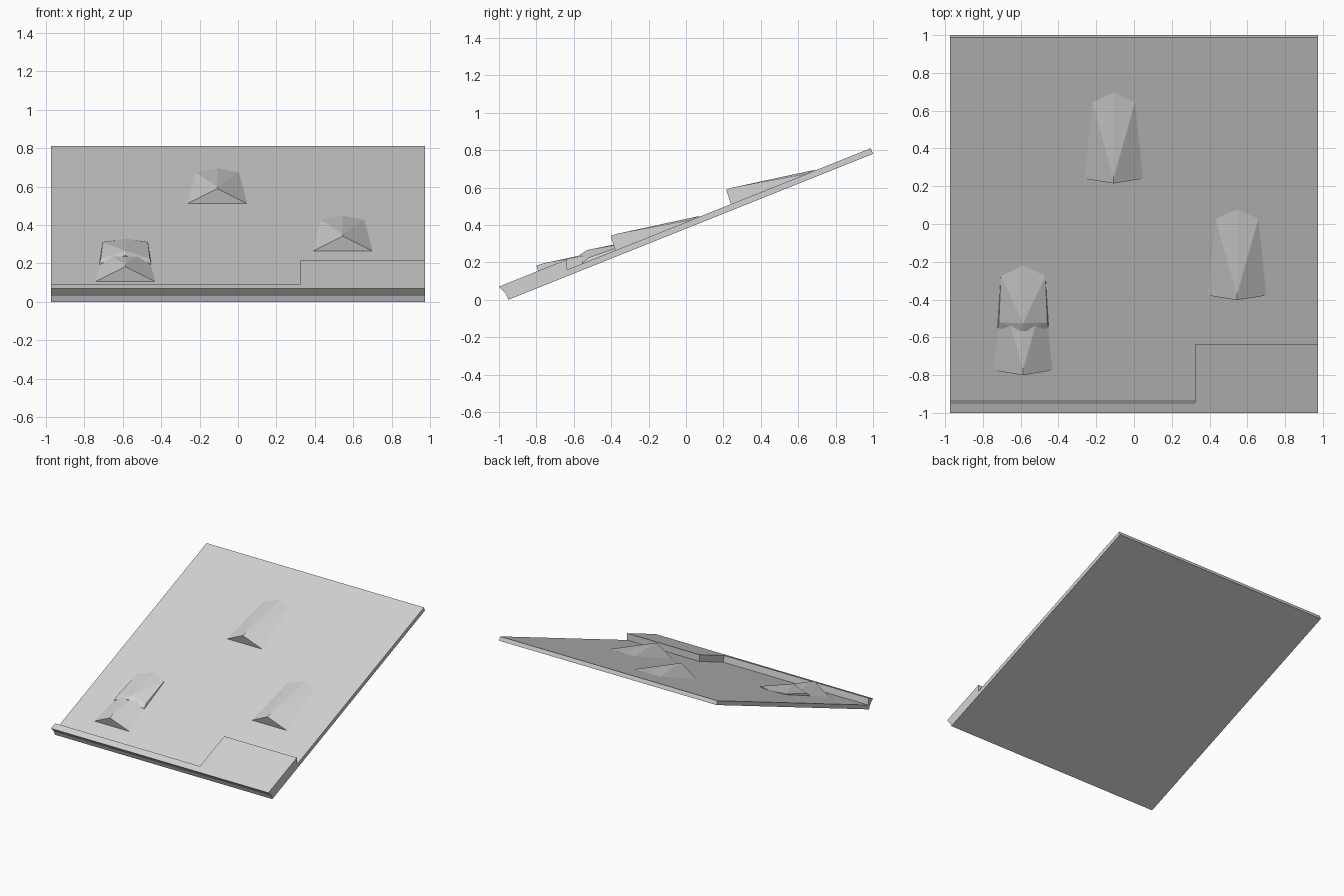
import bpy
import bmesh

cube = bpy.data.objects.get("Cube")
if cube:
    bpy.data.objects.remove(cube, do_unlink=True)

GREY = (0.65, 0.65, 0.65, 1.0)
mat = bpy.data.materials.new("light grey")
mat.use_nodes = True
mat.diffuse_color = GREY
mat.node_tree.nodes["Principled BSDF"].inputs["Base Color"].default_value = GREY

SLOPE = 0.4
HALF = 0.973


def deck(y, lift=0.0):
    """Height of the sloping top surface at y."""
    return SLOPE * y + 0.415 + lift


def finish(name, bm):
    bmesh.ops.recalc_face_normals(bm, faces=bm.faces)
    mesh = bpy.data.meshes.new(name)
    bm.to_mesh(mesh)
    bm.free()
    mesh.materials.append(mat)
    obj = bpy.data.objects.new(name, mesh)
    bpy.context.collection.objects.link(obj)
    return obj


def hull(name, points):
    """Closed convex solid around the points."""
    bm = bmesh.new()
    for p in points:
        bm.verts.new(p)
    res = bmesh.ops.convex_hull(bm, input=bm.verts)
    loose = [v for v in bm.verts if not v.link_faces]
    bmesh.ops.delete(bm, geom=loose, context='VERTS')
    bmesh.ops.dissolve_limit(bm, angle_limit=0.01, verts=bm.verts, edges=bm.edges)
    return finish(name, bm)


def mirrored(cx, half, y, z):
    return [(cx - half, y, z), (cx + half, y, z)]


# Sloping slab
profile = [(-0.95, 0.0), (-0.962, deck(-0.962)), (0.988, deck(0.988)), (1.0, 0.78)]
hull("sloping_slab", [p for y, z in profile for p in mirrored(0, HALF, y, z)])

# Raised front ledge with a wider corner: x, top y, bottom y
outline = [(-HALF, -1.0, -0.962), (HALF, -1.0, -0.962),
           (HALF, -0.637, -0.637), (0.323, -0.637, -0.637),
           (0.323, -0.947, -0.938), (-HALF, -0.947, -0.938)]
bm = bmesh.new()
top = [bm.verts.new((x, y, deck(y, 0.055))) for x, y, _ in outline]
low = [bm.verts.new((x, y, deck(y))) for x, _, y in outline]
bm.faces.new(top)
bm.faces.new(low[::-1])
for i in range(len(top)):
    j = (i + 1) % len(top)
    bm.faces.new((top[i], low[i], low[j], top[j]))
finish("front_ledge", bm)


# Tent-shaped vents, open end towards the front
def vent(name, cx, y):
    base = deck(y)
    points = []
    for half, dy in ((0.156, 0.025), (0.148, 0.06), (0.113, 0.43)):
        points += mirrored(cx, half, y + dy, deck(y + dy))
    for dy, lift in ((0.0, 0.088), (0.035, 0.099), (0.48, 0.195)):
        points.append((cx, y + dy, base + lift))
    hull(name, points)


vent("upper_vent", -0.108, 0.215)
vent("right_vent", 0.545, -0.403)
vent("left_vent", -0.587, -0.80)

# Short cap over the back of the left vent
cx = -0.587
cap = mirrored(cx, 0.135, -0.552, deck(-0.552, 0.004))
cap += mirrored(cx, 0.128, -0.52, deck(-0.52, 0.018))
cap += mirrored(cx, 0.118, -0.275, deck(-0.275, 0.006))
cap += mirrored(cx, 0.135, -0.552, deck(-0.552))
cap += mirrored(cx, 0.118, -0.275, deck(-0.275))
cap += [(cx, -0.567, 0.241), (cx, -0.527, 0.266), (cx, -0.22, deck(-0.22, 0.002))]
hull("vent_cap", cap)
